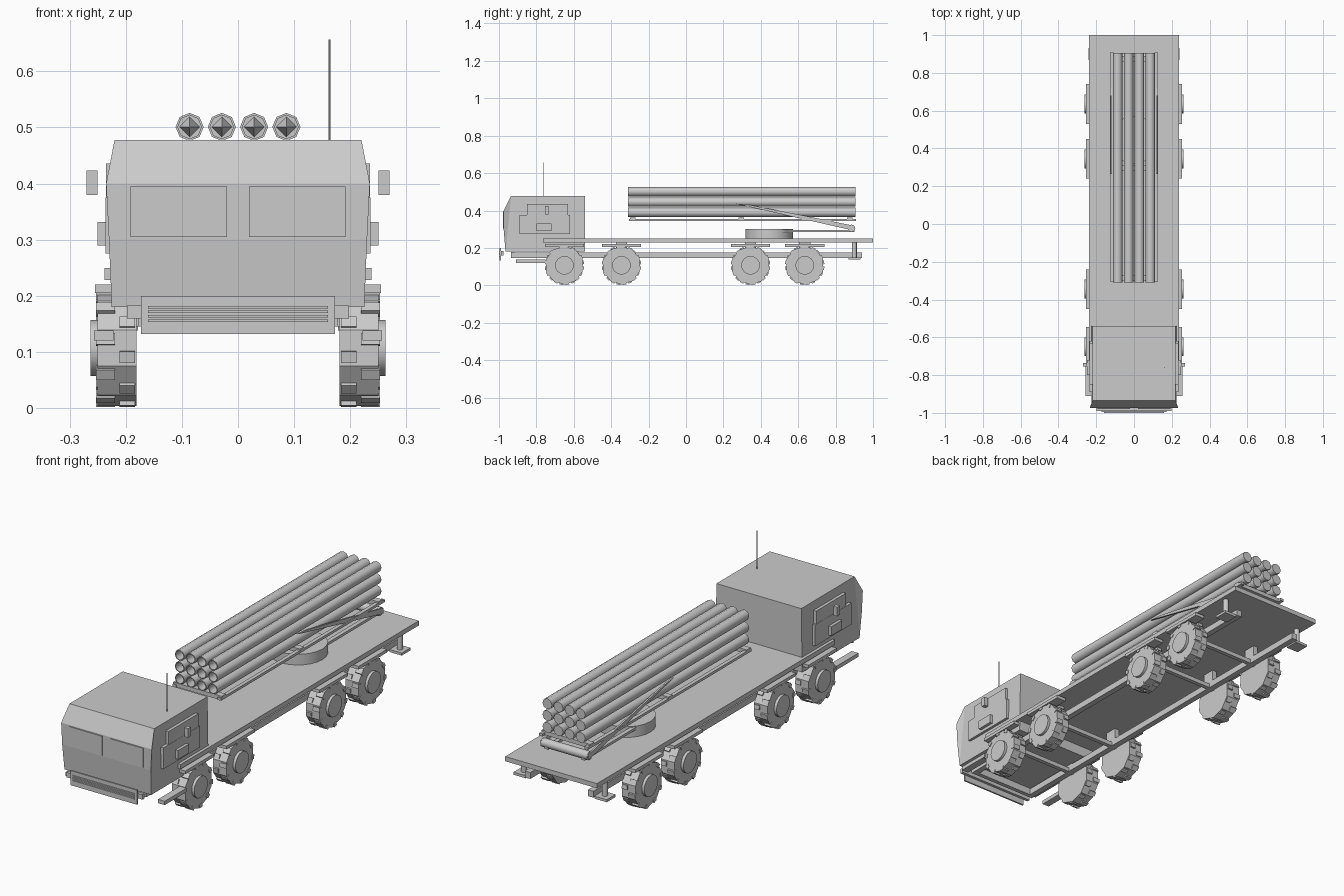
import bpy, bmesh, math
from mathutils import Vector, Matrix

old = bpy.data.objects.get("Cube")
if old:
    bpy.data.objects.remove(old, do_unlink=True)

grey = bpy.data.materials.new("plain_grey")
grey.use_nodes = True
grey.diffuse_color = (0.6, 0.6, 0.6, 1)
grey.node_tree.nodes["Principled BSDF"].inputs["Base Color"].default_value = (0.6, 0.6, 0.6, 1)


def finish(name, bm, smooth=False):
    bmesh.ops.recalc_face_normals(bm, faces=bm.faces)
    mesh = bpy.data.meshes.new(name)
    bm.to_mesh(mesh)
    bm.free()
    mesh.materials.append(grey)
    obj = bpy.data.objects.new(name, mesh)
    bpy.context.collection.objects.link(obj)
    if smooth:
        bpy.ops.object.select_all(action='DESELECT')
        obj.select_set(True)
        bpy.context.view_layer.objects.active = obj
        bpy.ops.object.shade_smooth_by_angle(angle=math.radians(50))
    return obj


def add_box(bm, x, y, z, matrix=Matrix()):
    size = Matrix.Diagonal((x[1] - x[0], y[1] - y[0], z[1] - z[0], 1))
    centre = Matrix.Translation((sum(x) / 2, sum(y) / 2, sum(z) / 2))
    bmesh.ops.create_cube(bm, size=1, matrix=matrix @ centre @ size)


def box(name, x, y, z):
    bm = bmesh.new()
    add_box(bm, x, y, z)
    return finish(name, bm)


def pair(name, x, y, z):
    box("left_" + name, x, y, z)
    box("right_" + name, (-x[1], -x[0]), y, z)


def add_rod(bm, a, b, r, sides=12, r2=None, turn=0):
    a, b = Vector(a), Vector(b)
    rot = (b - a).to_track_quat('Z', 'Y').to_matrix().to_4x4()
    bmesh.ops.create_cone(bm, cap_ends=True, segments=sides, radius1=r,
                          radius2=r if r2 is None else r2, depth=(b - a).length,
                          matrix=Matrix.Translation((a + b) / 2) @ rot @ Matrix.Rotation(turn, 4, 'Z'))


def rod(name, a, b, r, sides=12, smooth=True):
    bm = bmesh.new()
    add_rod(bm, a, b, r, sides)
    return finish(name, bm, smooth)


# Cab: box body with a flared nose
bm = bmesh.new()
section = [(0.22, -0.54, 0.478), (0.22, -0.935, 0.478), (0.235, -0.975, 0.4),
           (0.23, -0.975, 0.3), (0.225, -0.965, 0.18), (0.225, -0.54, 0.18)]
left = [bm.verts.new(p) for p in section]
right = [bm.verts.new((-x, y, z)) for x, y, z in section]
for i in range(len(section)):
    j = (i + 1) % len(section)
    bm.faces.new((left[i], left[j], right[j], right[i]))
for side in (left, right):
    bm.faces.new((side[0], side[1], side[4], side[5]))
    bm.faces.new(side[1:5])
finish("cab", bm)

# Cab fittings
pair("windscreen", (0.02, 0.192), (-0.979, -0.974), (0.305, 0.395))
pair("door_upper_panel", (0.215, 0.235), (-0.85, -0.63), (0.375, 0.436))
pair("door_lower_panel", (0.215, 0.236), (-0.89, -0.62), (0.275, 0.375))
pair("door_handle", (0.23, 0.25), (-0.8, -0.72), (0.29, 0.332))
pair("mirror", (0.25, 0.27), (-0.755, -0.735), (0.38, 0.423))
pair("cab_step", (0.222, 0.257), (-0.91, -0.75), (0.12, 0.138))
rod("antenna", (0.163, -0.76, 0.478), (0.163, -0.76, 0.657), 0.002, 6)

# Front bumper and grille
box("bumper_bar", (-0.198, 0.198), (-0.99, -0.975), (0.16, 0.183))
box("bumper_plate", (-0.173, 0.173), (-0.996, -0.988), (0.132, 0.2))
for i in range(4):
    z = 0.153 + i * 0.008
    box("grille_slat", (-0.16, 0.16), (-1.0, -0.995), (z, z + 0.005))

# Deck and chassis
box("deck", (-0.238, 0.238), (-0.765, 1.0), (0.228, 0.25))
pair("chassis_rail", (0.15, 0.178), (-0.93, 0.94), (0.145, 0.175))
box("front_crossbeam", (-0.178, 0.178), (-0.935, -0.915), (0.145, 0.178))
for y in (-0.65, -0.345, 0.345, 0.635):
    pair("deck_mount", (0.152, 0.176), (y - 0.03, y + 0.03), (0.175, 0.228))

# Wheels with tread lugs, hubs, axles and fenders
R = 0.1
for y in (-0.65, -0.345, 0.345, 0.635):
    centre = Vector((0, y, 0.107))
    box("axle", (-0.19, 0.19), (y - 0.01, y + 0.01), (0.145, 0.165))
    pair("fender", (0.205, 0.255), (y - 0.105, y + 0.105), (0.205, 0.22))
    for s in (-1, 1):
        bm = bmesh.new()
        add_rod(bm, centre + Vector((s * 0.181, 0, 0)), centre + Vector((s * 0.25, 0, 0)), R + 0.003, 10)
        for i in range(20):
            x = (0.184, 0.211) if i % 2 else (0.219, 0.253)
            spin = Matrix.Translation(centre) @ Matrix.Rotation(math.tau * (i + 0.5) / 20, 4, 'X')
            add_box(bm, sorted((s * x[0], s * x[1])), (-0.01, 0.01), (R - 0.012, R + 0.005), spin)
        finish("wheel", bm)
        rod("hub", centre + Vector((s * 0.24, 0, 0)), centre + Vector((s * 0.263, 0, 0)), 0.05, 16)

# Rear stabiliser legs
for s in (-1, 1):
    rod("stabiliser_leg", (s * 0.21, 0.9, 0.145), (s * 0.21, 0.9, 0.23), 0.013)
pair("stabiliser_foot", (0.178, 0.242), (0.868, 0.933), (0.138, 0.15))

# Turntable and launcher frame
rod("turntable", (0, 0.445, 0.25), (0, 0.445, 0.3), 0.127, 24)
pair("base_arm", (0.085, 0.105), (0.45, 0.9), (0.284, 0.296))
rod("hinge_roller", (-0.12, 0.885, 0.305), (0.12, 0.885, 0.305), 0.02)
pair("frame_rail", (0.108, 0.126), (-0.305, 0.908), (0.343, 0.355))
for y in (-0.3, 0.28, 0.86):
    box("frame_crossbar", (-0.126, 0.126), (y, y + 0.03), (0.343, 0.362))

# Tapered lifting arms
arm = [(0.265, 0.437), (0.34, 0.43), (0.62, 0.375), (0.9, 0.318), (0.9, 0.292), (0.6, 0.36)]
for s in (-1, 1):
    bm = bmesh.new()
    face = bm.faces.new([bm.verts.new((s * 0.117, y, z)) for y, z in arm])
    out = bmesh.ops.extrude_face_region(bm, geom=[face])
    bmesh.ops.translate(bm, vec=(s * 0.008, 0, 0),
                        verts=[v for v in out["geom"] if isinstance(v, bmesh.types.BMVert)])
    finish("lifting_arm", bm)


# Launch tubes: recessed front mouth, closed back, pointed tip inside
def tube(cx, cz, sides=8):
    profile = [(0.025, 0.905), (0.025, -0.31), (0.021, -0.31), (0.021, -0.25)]
    bm = bmesh.new()
    rings = []
    for r, y in profile:
        angles = [math.tau * k / sides for k in range(sides)]
        rings.append([bm.verts.new((cx + r * math.cos(a), y, cz + r * math.sin(a))) for a in angles])
    for a, b in zip(rings, rings[1:]):
        for k in range(sides):
            n = (k + 1) % sides
            bm.faces.new((a[k], a[n], b[n], b[k]))
    bm.faces.new(rings[0])
    bm.faces.new(rings[-1])
    add_rod(bm, (cx, -0.25, cz), (cx, -0.29, cz), 0.018, 4, 0.001)
    finish("launch_tube", bm, True)


for row in range(3):
    for col in range(4):
        tube((col - 1.5) * 0.0575, 0.39 + row * 0.0555)
